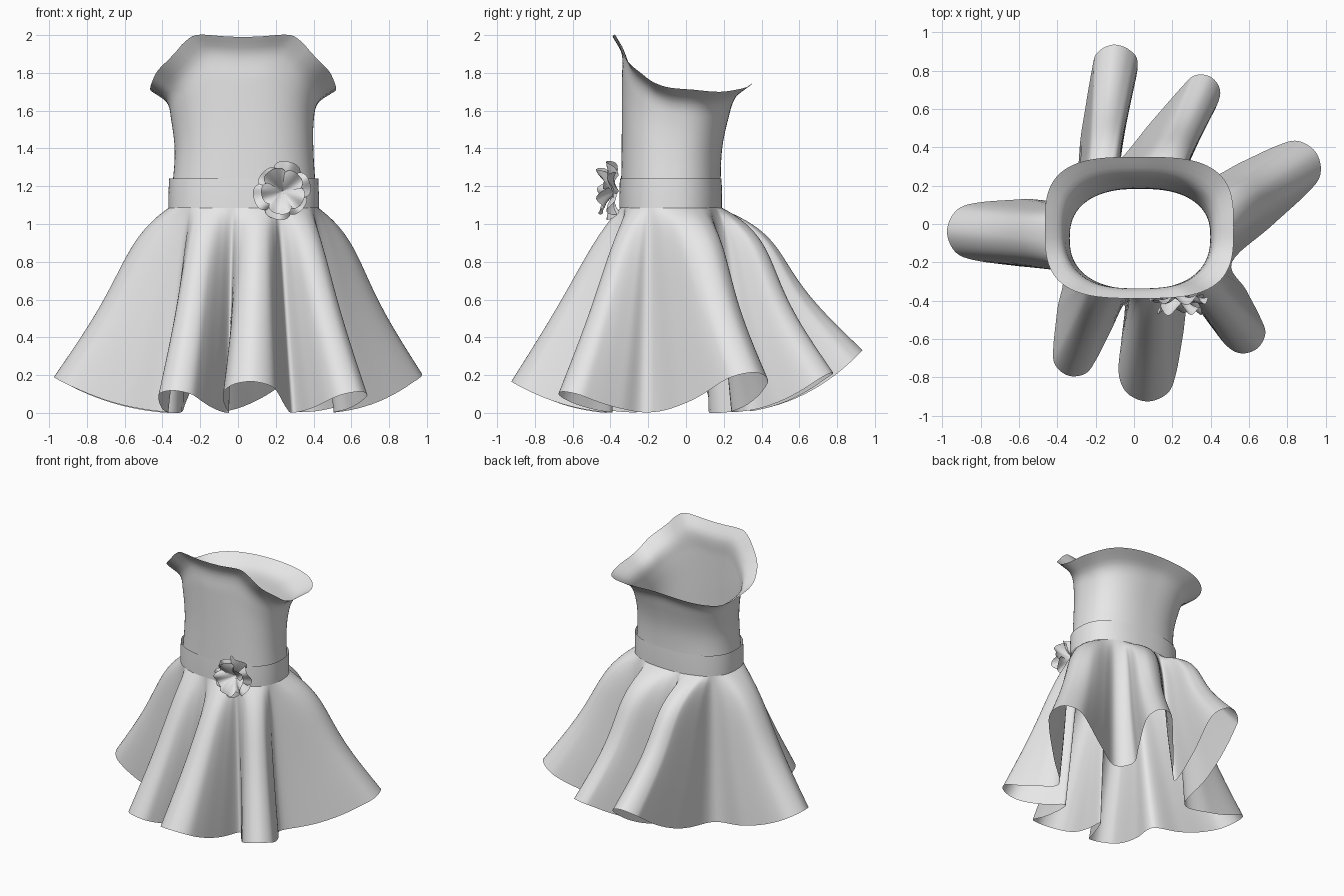
import bpy, math
from mathutils import Vector

if "Cube" in bpy.data.objects:
    bpy.data.objects.remove(bpy.data.objects["Cube"], do_unlink=True)

# One plain cloth colour
cloth = bpy.data.materials.new("grey cloth")
cloth.use_nodes = True
GREY = (0.8, 0.8, 0.8, 1)
cloth.diffuse_color = GREY
cloth.node_tree.nodes["Principled BSDF"].inputs["Base Color"].default_value = GREY


def grid_object(name, patches):
    """Make one smooth mesh from (rows of points, closed) patches."""
    verts, faces = [], []
    for rows, closed in patches:
        start, width = len(verts), len(rows[0])
        for row in rows:
            verts.extend(row)
        for r in range(len(rows) - 1):
            for c in range(width if closed else width - 1):
                d = (c + 1) % width
                a = start + r * width
                faces.append((a + c, a + d, a + width + d, a + width + c))
    mesh = bpy.data.meshes.new(name)
    mesh.from_pydata(verts, [], faces)
    mesh.materials.append(cloth)
    for p in mesh.polygons:
        p.use_smooth = True
    obj = bpy.data.objects.new(name, mesh)
    bpy.context.collection.objects.link(obj)
    return obj


def spline(p0, p1, p2, p3, t):
    return 0.5 * (2 * p1 + (p2 - p0) * t + (2 * p0 - 5 * p1 + 4 * p2 - p3) * t * t
                  + (3 * p1 - p0 - 3 * p2 + p3) * t ** 3)


def along(keys, t):
    """Smoothly interpolate sorted (position, value) keys."""
    i = 0
    while i < len(keys) - 2 and t > keys[i + 1][0]:
        i += 1
    (ta, a), (tb, b) = keys[i], keys[i + 1]
    k = min(max((t - ta) / (tb - ta), 0), 1)

    def slope(j):
        lo, hi = max(j - 1, 0), min(j + 1, len(keys) - 1)
        return (keys[hi][1] - keys[lo][1]) / (keys[hi][0] - keys[lo][0]) * (tb - ta)
    m, n = slope(i), slope(i + 1)
    return (a * (2 * k**3 - 3 * k**2 + 1) + m * (k**3 - 2 * k**2 + k)
            + b * (3 * k**2 - 2 * k**3) + n * (k**3 - k**2))


def ring_point(phi, x0, x1, y0, y1, power):
    """Rounded-box outline; phi = 0 is the front, rising towards +x."""
    def soft(v):
        return math.copysign(abs(v) ** (2 / power), v)
    return Vector(((x0 + x1) / 2 + (x1 - x0) / 2 * soft(math.sin(phi)),
                   (y0 + y1) / 2 - (y1 - y0) / 2 * soft(math.cos(phi))))


# Bodice: outline sizes (left, right, front, back, squareness) up its height
WAIST_Z = 1.09
bodice_keys = [(s, Vector(v)) for s, v in (
    (0.0, (-0.36, 0.42, -0.345, 0.183, 2.4)),
    (0.45, (-0.335, 0.40, -0.34, 0.19, 2.4)),
    (0.75, (-0.355, 0.402, -0.34, 0.23, 2.5)),
    (0.9, (-0.38, 0.43, -0.34, 0.268, 2.8)),
    (1.0, (-0.465, 0.52, -0.388, 0.35, 3.2)))]
# Neckline height by angle from the front
neck_keys = [(0, 1.99), (20, 2.0), (30, 1.955), (36, 1.915), (46, 1.865), (64, 1.80),
             (76, 1.75), (90, 1.715), (110, 1.70), (130, 1.71), (180, 1.745)]


def bodice_row(s, n=128):
    row = []
    for i in range(n):
        phi = math.tau * i / n
        deg = math.degrees(phi)
        top = along(neck_keys, min(deg, 360 - deg))
        p = ring_point(phi, *along(bodice_keys, s))
        row.append((p.x, p.y, WAIST_Z + s * (top - WAIST_Z)))
    return row


grid_object("bodice", [([bodice_row(j / 32) for j in range(33)], True)])


# Belt: a thin band standing just off the waist
def belt_row(z, off, n=128):
    x0, x1, y0, y1, power = along(bodice_keys, 0.0)
    pts = [ring_point(math.tau * i / n, x0 - off, x1 + off, y0 - off, y1 + off, power)
           for i in range(n)]
    return [(p.x, p.y, z) for p in pts]


grid_object("belt", [([belt_row(1.085, 0.008), belt_row(1.16, 0.008),
                       belt_row(1.24, 0.005)], True)])

# Skirt: each fold is a rounded hem lobe (x, y, direction, radius), then the
# valley points after it and how far (degrees) the valley twists at the waist
folds = [
    ((0.07, -0.775, -90, 0.15), [(0.29, -0.39)], -6),
    ((0.57, -0.56, -50, 0.115), [(0.51, -0.20)], 0),
    ((0.83, 0.29, 35, 0.145), [(0.38, 0.24), (0.29, 0.34)], 0),
    ((0.35, 0.68, 60, 0.10), [(-0.08, 0.34)], 0),
    ((-0.10, 0.815, 95, 0.12), [(-0.33, 0.15)], 5),
    ((-0.825, -0.04, 180, 0.15), [(-0.38, -0.25)], 14),
    ((-0.31, -0.68, -105, 0.115), [(-0.05, -0.42)], 3)]
WAIST = along(bodice_keys, 0.0)
CLOTH_LENGTH = 1.093


def waist_angle(points, twist):
    x0, x1, y0, y1, _ = WAIST
    mid = sum((Vector(p) for p in points), Vector((0, 0))) / len(points)
    return math.radians(twist) + math.atan2((mid.x - (x0 + x1) / 2) / (x1 - x0),
                                            -(mid.y - (y0 + y1) / 2) / (y1 - y0))


# Hem control points carry their waist angle in the third value
hem = []
last = waist_angle(*folds[-1][1:])
before = Vector(folds[-1][1][-1])
for (x, y, heading, radius), valley, twist in folds:
    nxt = waist_angle(valley, twist)
    while nxt < last:
        nxt += math.tau
    cap = []
    for turn in (-90, -45, 0, 45, 90):
        a = math.radians(heading + turn)
        cap.append(Vector((x + radius * math.cos(a), y + radius * math.sin(a))))
    after = [Vector(v) for v in valley]
    pts = [(before + cap[0]) / 2] + cap + [(cap[-1] + after[0]) / 2] + after
    for k, p in enumerate(pts):
        hem.append(Vector((p.x, p.y, last + (nxt - last) * (k + 1) / len(pts))))
    last, before = nxt, after[-1]

columns = []
count = len(hem)
STEPS = 6
for i in range(count):
    near = []
    for j in (i - 1, i, i + 1, i + 2):
        v = hem[j % count].copy()
        v.z += math.tau * (j // count)
        near.append(v)
    for k in range(STEPS):
        h = spline(*near, k / STEPS)
        # The cloth puffs out below the belt, most of all at the back
        puff = 1.2 - 0.7 * math.cos(h.z)
        columns.append((ring_point(h.z, *WAIST), Vector((h.x, h.y)), puff))

skirt_rows = []
for j in range(41):
    s = j / 40
    row = []
    for w, h, puff in columns:
        p = w.lerp(h, s + puff * s * (1 - s) ** 4)
        drop = math.sqrt(CLOTH_LENGTH ** 2 - (h - w).length_squared)
        row.append((p.x, p.y, WAIST_Z - s * drop))
    skirt_rows.append(row)
grid_object("skirt", [(skirt_rows, True)])


# Flower: rings of cupped, ruffled petals facing the front
def petal(turn, half, reach, lift, curl, wave):
    rows = []
    for j in range(9):
        v = j / 8
        row = []
        for i in range(13):
            u = i / 6 - 1
            a = turn + u * half
            r = reach * v * (1 - 0.22 * u ** 4)
            out = lift * v + curl * v * v + 0.035 * v * (1 - u * u)
            out += 0.018 * v * v * math.sin(4 * u + wave)
            row.append((0.235 + r * math.cos(a), -0.355 - out, 1.175 + r * math.sin(a)))
        rows.append(row)
    return rows, False


petals = []
for n, half, reach, lift, curl, shift in ((6, 0.62, 0.152, 0.09, -0.075, 0.3),
                                          (5, 0.68, 0.12, 0.13, -0.06, 0.8)):
    for i in range(n):
        size = reach * (1 + 0.06 * math.sin(2.3 * i))
        petals.append(petal(shift + math.tau * i / n, half, size, lift, curl, 1.7 * i))
grid_object("waist_flower", petals)
